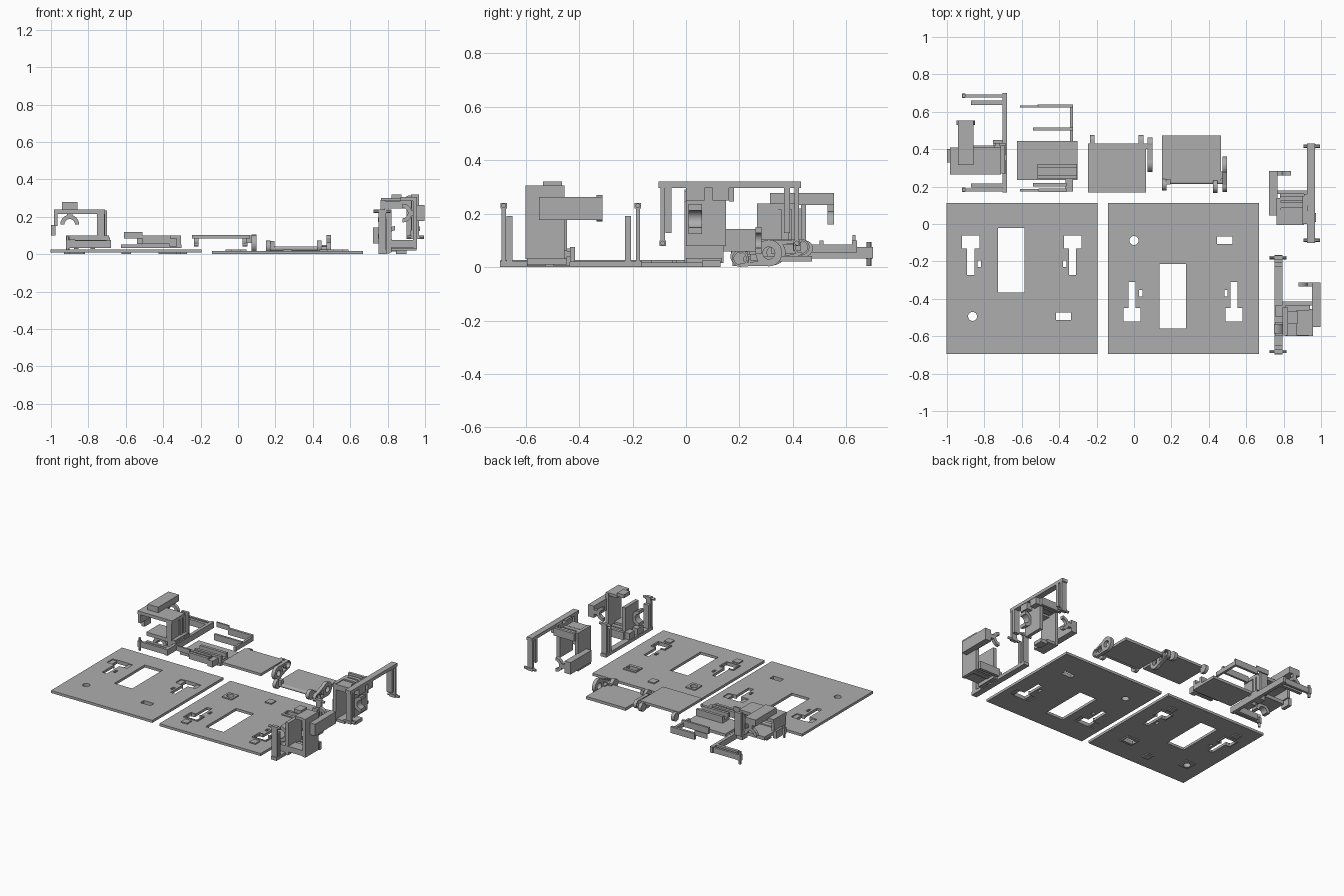
import bpy, bmesh, math
from mathutils import Matrix

grey = bpy.data.materials.new("light grey")
grey.diffuse_color = (0.42, 0.42, 0.42, 1)


def to3(axis, u, v, w):
    return {'x': (w, u, v), 'y': (u, w, v), 'z': (u, v, w)}[axis]


def prism(axis, pts, a, b):
    """Extrude a 2D outline along an axis from a to b."""
    n = len(pts)
    vs = [to3(axis, u, v, w) for w in (a, b) for u, v in pts]
    fs = [tuple(range(n)), tuple(range(n, 2 * n))]
    fs += [(i, (i + 1) % n, n + (i + 1) % n, n + i) for i in range(n)]
    return vs, fs


def box(x0, x1, y0, y1, z0, z1):
    return prism('z', [(x0, y0), (x1, y0), (x1, y1), (x0, y1)], z0, z1)


def disc(axis, u, v, r, a, b, n=24):
    t = [2 * math.pi * i / n for i in range(n)]
    return prism(axis, [(u + r * math.cos(k), v + r * math.sin(k)) for k in t], a, b)


def ring(axis, u, v, ro, ri, a, b, start=0, sweep=360, n=24):
    """Full or partial ring with a rectangular section."""
    full = sweep == 360
    m = n if full else n + 1
    vs, fs = [], []
    for i in range(m):
        k = math.radians(start + sweep * i / n)
        for r, w in ((ro, a), (ro, b), (ri, b), (ri, a)):
            vs.append(to3(axis, u + r * math.cos(k), v + r * math.sin(k), w))
    for i in range(n):
        p, q = 4 * i, 4 * ((i + 1) % m)
        fs += [(p + j, p + (j + 1) % 4, q + (j + 1) % 4, q + j) for j in range(4)]
    if not full:
        fs += [(0, 1, 2, 3), tuple(range(4 * n, 4 * n + 4))]
    return vs, fs


def part(name, shapes, M=Matrix(), cutters=()):
    bm = bmesh.new()
    for vs, fs in shapes:
        bv = [bm.verts.new(M @ Matrix.Translation(v).translation) for v in vs]
        for f in fs:
            bm.faces.new([bv[i] for i in f])
    bmesh.ops.recalc_face_normals(bm, faces=bm.faces)
    me = bpy.data.meshes.new(name)
    bm.to_mesh(me)
    bm.free()
    me.materials.append(grey)
    ob = bpy.data.objects.new(name, me)
    bpy.context.collection.objects.link(ob)
    for c in cutters:
        mod = ob.modifiers.new("cut", 'BOOLEAN')
        mod.operation, mod.solver, mod.object = 'DIFFERENCE', 'EXACT', c
    if not cutters:
        bpy.ops.object.select_all(action='DESELECT')
        ob.select_set(True)
        bpy.context.view_layer.objects.active = ob
        bpy.ops.object.shade_smooth_by_angle(angle=math.radians(30))
    return ob


def slot(x, y0=-0.52, y1=-0.45, top=-0.31, w=0.046, s=0.019):
    return [(x - w, y0), (x + w, y0), (x + w, y1), (x + s, y1),
            (x + s, top), (x - s, top), (x - s, y1), (x - w, y1)]


# Wall plates, one face up and one face down
def wall_plate(tag, M):
    holes = [box(0.135, 0.277, -0.56, -0.215, -0.1, 0.1),
             disc('z', 0.0, -0.088, 0.024, -0.1, 0.1),
             box(0.445, 0.527, -0.108, -0.068, -0.1, 0.1)]
    holes += [prism('z', slot(x), -0.1, 0.1) for x in (-0.01, 0.535)]
    holes += [box(x - .009, x + .009, -.387, -.353, -.1, .1) for x in (.036, .492)]
    pockets = [box(x - 0.08, x + 0.08, -0.517, -0.453, -0.1, 0.007) for x in (-0.01, 0.535)]
    cuts = [part(tag + "_hole_cutter", holes, M), part(tag + "_pocket_cutter", pockets, M)]
    for c in cuts:
        c.hide_render = True
        c.hide_viewport = True
    part(tag + "_plate", [box(-0.14, 0.667, -0.695, 0.113, 0, 0.018)], M, cuts)
    frames = [box(-0.037, 0.04, -0.13, -0.05, 0.012, 0.026),
              box(0.437, 0.535, -0.13, -0.05, 0.012, 0.026),
              box(0.24, 0.29, -0.035, 0.02, 0.012, 0.026)]
    for x in (-0.01, 0.535):
        frames.append(box(x - 0.056, x + 0.056, -0.525, -0.445, 0.012, 0.026))
        frames.append(box(x - 0.025, x + 0.025, -0.6, -0.55, 0.012, 0.026))
    part(tag + "_frames", frames, M, cuts[:1])


wall_plate("right", Matrix())
wall_plate("left", Matrix.Translation((-0.863, -0.582, 0.026)) @ Matrix.Rotation(math.pi, 4, 'X'))


# Clip housing with roller bracket, used in three orientations
def clip_unit(tag, M):
    part(tag + "_housing", [
        box(-0.985, -0.71, 0.265, 0.41, 0.215, 0.238),      # top plate
        box(-0.985, -0.965, 0.27, 0.405, 0.15, 0.22),       # side flap
        box(-1.0, -0.975, 0.33, 0.40, 0.10, 0.155),
        box(-0.755, -0.715, 0.265, 0.345, 0.09, 0.22),      # pillar fins
        box(-0.745, -0.71, 0.355, 0.385, 0.09, 0.22),
        box(-0.745, -0.71, 0.395, 0.42, 0.09, 0.22),
        box(-0.755, -0.70, 0.43, 0.45, 0.07, 0.235),
        box(-0.74, -0.72, 0.27, 0.44, 0.09, 0.22),
        box(-0.92, -0.69, 0.27, 0.42, 0.075, 0.10),         # lower plate
        box(-0.75, -0.685, 0.27, 0.34, 0.035, 0.09),
        box(-0.75, -0.685, 0.37, 0.43, 0.035, 0.09),
        ring('y', -0.82, 0.028, 0.056, 0.032, 0.28, 0.33, 0, 180, 16),
    ], M)
    part(tag + "_top_clip", [
        box(-0.942, -0.857, 0.315, 0.553, 0.232, 0.278),
        box(-0.915, -0.885, 0.53, 0.553, 0.205, 0.24),
        ring('y', -0.90, 0.16, 0.05, 0.028, 0.53, 0.553, 0, 180, 16),
    ], M)
    arms = [box(-0.703, -0.68, 0.168, 0.70, 0.032, 0.075)]
    for y in (0.183, 0.685):                                # long arms with pins
        arms.append(box(-0.915, -0.70, y - 0.008, y + 0.008, 0.032, 0.072))
        arms.append(box(-0.92, -0.90, y - 0.012, y + 0.012, 0.03, 0.075))
        arms.append(disc('z', -0.91, y, 0.009, 0.005, 0.095, 12))
    for y in (0.205, 0.648):                                # short arms
        arms.append(box(-0.872, -0.70, y - 0.011, y + 0.011, 0.032, 0.075))
    part(tag + "_bracket", arms, M)


clip_unit("flat_unit", Matrix())
clip_unit("front_unit", Matrix(((0, 0, 1, 0.72), (0, 1, 0, -0.865), (-1, 0, 0, -0.68), (0, 0, 0, 1))))
clip_unit("back_unit", Matrix(((0, 0, -1, 1.0), (0, 1, 0, -0.27), (1, 0, 0, 1.0), (0, 0, 0, 1))))

# Tray with an open wire-like frame
part("tray", [
    box(-0.625, -0.303, 0.235, 0.445, 0.032, 0.052),
    box(-0.515, -0.305, 0.24, 0.26, 0.05, 0.10),
    box(-0.515, -0.305, 0.30, 0.32, 0.05, 0.10),
    box(-0.515, -0.305, 0.26, 0.30, 0.05, 0.07),
])
part("tray_frame", [
    box(-0.515, -0.325, 0.622, 0.64, 0.055, 0.10),
    box(-0.61, -0.51, 0.624, 0.634, 0.085, 0.12),
    box(-0.342, -0.325, 0.44, 0.64, 0.055, 0.085),
    box(-0.54, -0.325, 0.50, 0.515, 0.055, 0.10),
    box(-0.51, -0.36, 0.17, 0.19, 0.055, 0.10),
    box(-0.61, -0.51, 0.174, 0.186, 0.085, 0.12),
    box(-0.54, -0.36, 0.20, 0.22, 0.055, 0.10),
    box(-0.365, -0.325, 0.175, 0.24, 0.04, 0.085),
])


# Cam lever: a big and a small ring joined by a web
def lever(name, x0, x1, big, small):
    (y1, z1, r1), (y2, z2, r2) = big, small
    web = prism('x', [(y1, z1 + r1 * .95), (y2, z2 + r2 * .95), (y2, z2 + r2 * .6), (y1, z1 + r1 * .5)], x0, x1)
    low = prism('x', [(y1, z1 - r1 * .5), (y2, z2 - r2 * .6), (y2, z2 - r2 * .95), (y1, z1 - r1 * .95)], x0, x1)
    part(name, [ring('x', y1, z1, r1, r1 * 0.45, x0, x1), ring('x', y2, z2, r2, r2 * 0.75, x0, x1), web, low])


# First hinged flap
part("first_flap", [
    box(-0.245, 0.065, 0.168, 0.43, 0.085, 0.103),
    box(-0.235, -0.212, 0.42, 0.45, 0.045, 0.10),
    box(0.025, 0.05, 0.42, 0.45, 0.045, 0.10),
    disc('x', 0.445, 0.07, 0.03, -0.235, -0.212),
    disc('x', 0.445, 0.07, 0.03, 0.025, 0.05),
    box(0.045, 0.08, 0.40, 0.43, 0.06, 0.10),
])
lever("first_lever", 0.073, 0.098, (0.325, 0.055, 0.048), (0.432, 0.075, 0.03))

# Second hinged flap
part("second_flap", [
    box(0.15, 0.465, 0.225, 0.472, 0.022, 0.042),
    disc('x', 0.225, 0.03, 0.012, 0.15, 0.48),
    box(0.15, 0.175, 0.20, 0.25, 0.022, 0.05),
    box(0.422, 0.447, 0.20, 0.25, 0.022, 0.05),
    disc('x', 0.21, 0.04, 0.032, 0.15, 0.175),
    disc('x', 0.20, 0.04, 0.034, 0.422, 0.447),
    box(0.17, 0.195, 0.21, 0.24, 0.03, 0.07),
    box(0.45, 0.48, 0.24, 0.28, 0.025, 0.05),
])
lever("second_lever", 0.472, 0.497, (0.31, 0.053, 0.05), (0.203, 0.032, 0.031))
